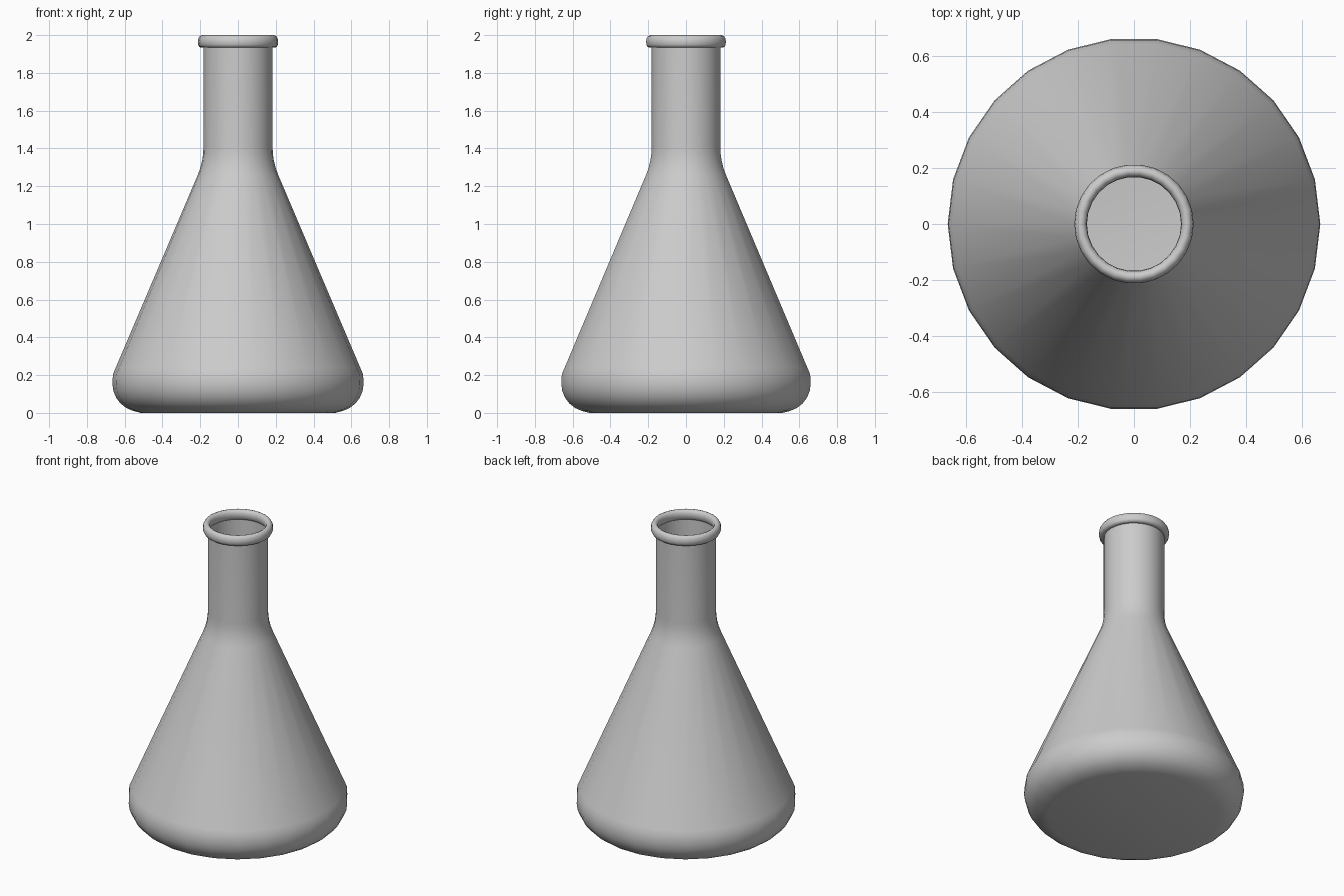
import bpy, math

if "Cube" in bpy.data.objects:
    bpy.data.objects.remove(bpy.data.objects["Cube"])

SIDES = 26


def lathe(name, profile, closed=False, cap=False, angle=40):
    """Revolve (radius, z) points around the z axis."""
    verts = [(r * math.cos(2 * math.pi * i / SIDES), r * math.sin(2 * math.pi * i / SIDES), z)
             for r, z in profile for i in range(SIDES)]
    n = len(profile)
    faces = []
    for k in range(n if closed else n - 1):
        a, b = k * SIDES, ((k + 1) % n) * SIDES
        for i in range(SIDES):
            j = (i + 1) % SIDES
            faces.append((a + i, a + j, b + j, b + i))
    if cap:
        faces.append(tuple(reversed(range(SIDES))))
    mesh = bpy.data.meshes.new(name)
    mesh.from_pydata(verts, [], faces)
    obj = bpy.data.objects.new(name, mesh)
    bpy.context.collection.objects.link(obj)
    bpy.ops.object.select_all(action='DESELECT')
    obj.select_set(True)
    bpy.context.view_layer.objects.active = obj
    bpy.ops.object.shade_smooth_by_angle(angle=math.radians(angle))
    return obj


# Thin-walled flask: flat base, rounded heel, cone, shoulder and neck
heel = [(0.515 + 0.15 * math.sin(t), 0.155 - 0.15 * math.cos(t))
        for t in (math.radians(a) for a in range(15, 91, 15))]
flask = [(0.515, 0.0)] + heel + [
    (0.662, 0.205), (0.647, 0.24),
    (0.213, 1.26), (0.2, 1.295), (0.19, 1.335), (0.185, 1.37), (0.183, 1.41),
    (0.183, 1.95)]
lathe("flask_body", flask, cap=True)

# Rolled bead around the mouth
rim = [(0.180, 1.934), (0.204, 1.936), (0.211, 1.949), (0.213, 1.966),
       (0.210, 1.983), (0.202, 1.995), (0.190, 2.0), (0.178, 1.995),
       (0.170, 1.983), (0.168, 1.966), (0.171, 1.946)]
lathe("mouth_rim", rim, closed=True, angle=60)
